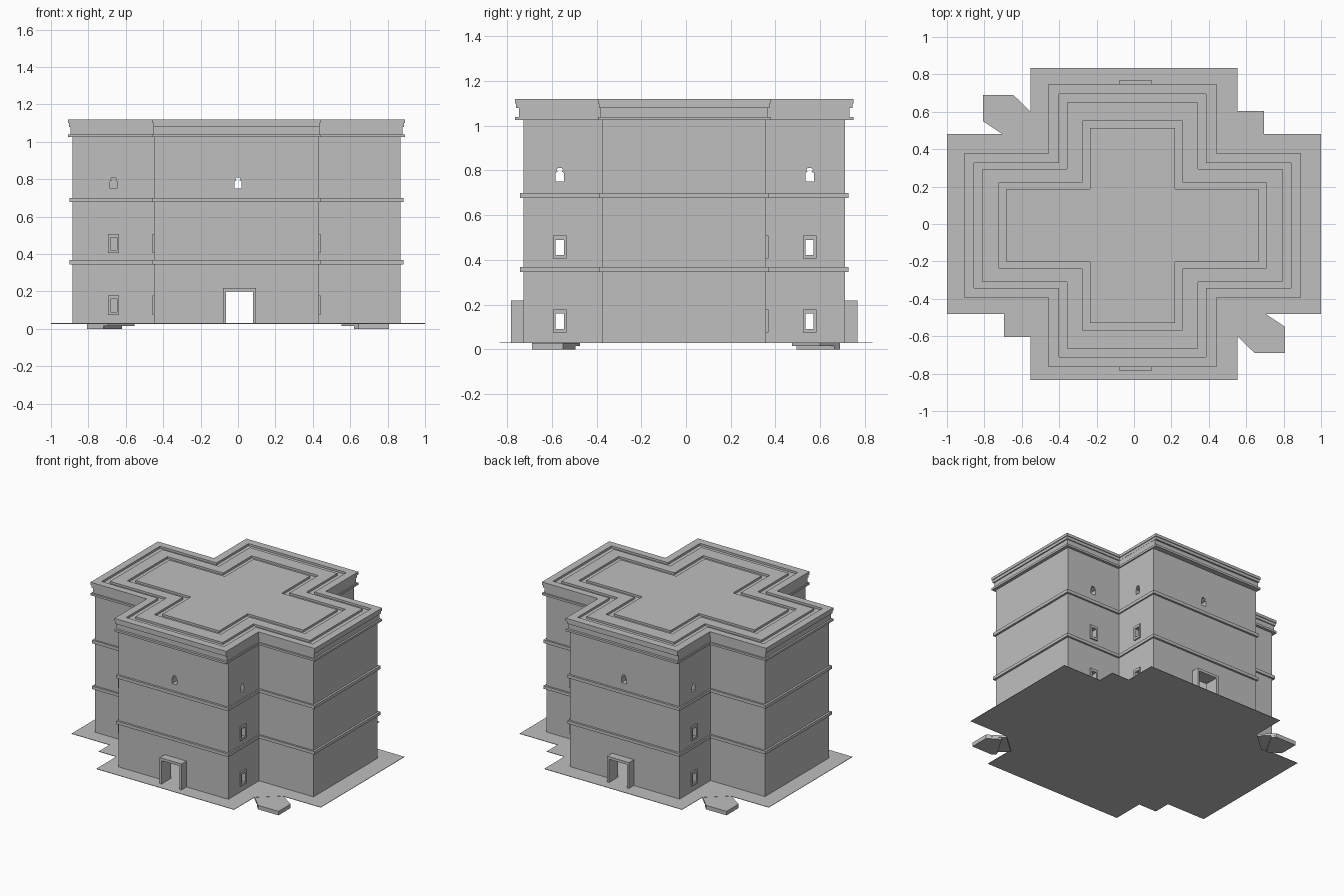
import bpy
import bmesh
from mathutils import Matrix, Vector

cube = bpy.data.objects.get("Cube")
if cube:
    bpy.data.objects.remove(cube, do_unlink=True)

stone = bpy.data.materials.new("grey_stone")
stone.use_nodes = True
stone.diffuse_color = (0.52, 0.52, 0.52, 1)
stone.node_tree.nodes["Principled BSDF"].inputs["Base Color"].default_value = (0.52, 0.52, 0.52, 1)

CENTRE = Vector((-0.008, -0.008))
FLOOR = 0.03


def add_prism(bm, outer, inner, z0, z1, matrix=Matrix()):
    """Extrude a loop from z0 to z1; an inner loop of equal length makes a ring."""
    def verts(loop, z):
        return [bm.verts.new(matrix @ Vector((x, y, z))) for x, y in loop]

    def bridge(a, b):
        for i in range(len(a)):
            j = (i + 1) % len(a)
            bm.faces.new((a[i], a[j], b[j], b[i]))

    low, high = verts(outer, z0), verts(outer, z1)
    bridge(low, high)
    if inner:
        in_low, in_high = verts(inner, z0), verts(inner, z1)
        bridge(in_high, in_low)
        bridge(high, in_high)
        bridge(in_low, low)
    else:
        bm.faces.new(high)
        bm.faces.new(low[::-1])


def make_object(name, bm):
    bmesh.ops.recalc_face_normals(bm, faces=bm.faces)
    mesh = bpy.data.meshes.new(name)
    bm.to_mesh(mesh)
    bm.free()
    mesh.materials.append(stone)
    obj = bpy.data.objects.new(name, mesh)
    bpy.context.scene.collection.objects.link(obj)
    return obj


def prism(name, outer, inner, z0, z1, matrix=Matrix()):
    bm = bmesh.new()
    add_prism(bm, outer, inner, z0, z1, matrix)
    return make_object(name, bm)


def cross(reach_x, reach_y, arm_x, arm_y):
    """Plan of four arms: reach is to the arm ends, arm is the half width."""
    pts = []
    for sx, sy in ((1, 1), (-1, 1), (-1, -1), (1, -1)):
        corner = [(reach_x, arm_y), (arm_x, arm_y), (arm_x, reach_y)]
        if sx != sy:
            corner.reverse()
        pts += [(sx * x + CENTRE.x, sy * y + CENTRE.y) for x, y in corner]
    return pts


def rect(x0, x1, y0, y1):
    return [(x0, y0), (x1, y0), (x1, y1), (x0, y1)]


def on_wall(x, y, normal):
    """Local x runs along the wall, local y goes up, local z points outward."""
    n, up = Vector(normal), Vector((0, 0, 1))
    m = Matrix((up.cross(n), up, n)).transposed().to_4x4()
    m.translation = (x, y, 0)
    return m


# Hollow walls
wall_dims = (0.877, 0.72, 0.44, 0.367)
walls = prism("walls", cross(*wall_dims), cross(*[d - 0.05 for d in wall_dims]), FLOOR, 1.03)

# Wall positions for openings
X_ARM, Y_ARM, Y_END = 0.44, 0.367, 0.72
north, south = CENTRE.y + Y_END, CENTRE.y - Y_END
ends = [("front", on_wall(0, south, (0, -1, 0))), ("back", on_wall(0, north, (0, 1, 0)))]
sides = []
for label, y in (("front", -0.565), ("back", 0.553)):
    sides.append((label + "_left", on_wall(CENTRE.x + X_ARM, y, (1, 0, 0))))
    sides.append((label + "_right", on_wall(CENTRE.x - X_ARM, y, (-1, 0, 0))))
sides.append(("right_arm", on_wall(-0.665, CENTRE.y - Y_ARM, (0, -1, 0))))
sides.append(("left_arm", on_wall(0.65, CENTRE.y + Y_ARM, (0, 1, 0))))

# Openings cut through the walls
half_keyhole = [(0.019, 0.75), (0.019, 0.79), (0.009, 0.794), (0.015, 0.803), (0.009, 0.81)]
keyhole = half_keyhole + [(-x, y) for x, y in reversed(half_keyhole)]
window_bases = (0.075, 0.405)
cut = bmesh.new()
for label, m in ends + sides:
    add_prism(cut, keyhole, None, -0.08, 0.03, m)
for label, m in sides:
    for z in window_bases:
        add_prism(cut, rect(-0.019, 0.019, z + 0.015, z + 0.085), None, -0.08, 0.03, m)
DOOR_X = 0.008
for label, m in ends:
    u = DOOR_X * m[0][0]
    add_prism(cut, rect(u - 0.073, u + 0.073, 0, 0.2), None, -0.08, 0.03, m)
cutter = make_object("opening_cutter", cut)
cutter.hide_render = True
mod = walls.modifiers.new("openings", "BOOLEAN")
mod.operation = "DIFFERENCE"
mod.solver = "EXACT"
mod.object = cutter
bpy.context.view_layer.objects.active = walls
bpy.ops.object.modifier_apply(modifier=mod.name)
bpy.data.objects.remove(cutter, do_unlink=True)

# Window frames
for label, m in sides:
    for storey, z in zip(("lower", "upper"), window_bases):
        prism(f"{label}_{storey}_window_frame", rect(-0.03, 0.03, z, z + 0.103),
              rect(-0.018, 0.018, z + 0.016, z + 0.084), -0.01, 0.01, m)

# Projecting door frames
for label, m in ends:
    u = DOOR_X * m[0][0]
    arch = [(-0.088, FLOOR), (-0.088, 0.218), (0.088, 0.218), (0.088, FLOOR),
            (0.072, FLOOR), (0.072, 0.199), (-0.072, 0.199), (-0.072, FLOOR)]
    prism(label + "_door_frame", [(x + u, y) for x, y in arch], None, -0.02, 0.056, m)

# String courses and cornice
core = cross(*[d - 0.03 for d in wall_dims])
band_plan = cross(0.892, 0.735, 0.45, 0.38)
rim_plan = cross(0.9, 0.757, 0.449, 0.386)
prism("lower_string_course", band_plan, core, 0.345, 0.367)
prism("upper_string_course", band_plan, core, 0.677, 0.7)
prism("cornice_base", rim_plan, core, 1.025, 1.04)
prism("cornice_frieze", cross(0.887, 0.74, 0.443, 0.374), core, 1.035, 1.105)

# Roof deck with raised cross-shaped terraces
prism("roof_deck", cross(0.895, 0.752, 0.444, 0.381), None, 1.08, 1.105)
prism("roof_rim", rim_plan, cross(0.847, 0.702, 0.393, 0.335), 1.1, 1.12)
prism("roof_ring", cross(0.803, 0.657, 0.351, 0.302), cross(0.714, 0.558, 0.267, 0.23), 1.1, 1.12)
prism("roof_centre", cross(0.674, 0.522, 0.228, 0.195), None, 1.1, 1.12)

# Thin paving around the building, with a notch step at two corners
half = [(1, 0.48), (0.695, 0.48), (0.695, 0.605), (0.553, 0.605), (0.553, 0.835),
        (-0.553, 0.835), (-0.553, 0.605), (-0.695, 0.48), (-1, 0.48)]
paving = half + [(-x, -y) for x, y in half]
prism("paving", paving, None, FLOOR - 0.003, FLOOR)

# Corner entrance steps
tab = [(0.695, -0.475), (0.808, -0.55), (0.808, -0.69), (0.645, -0.69), (0.553, -0.6)]
foot = [(0.72, -0.495), (0.808, -0.55), (0.808, -0.69), (0.645, -0.69), (0.62, -0.665)]
for label, s in (("front_left", 1), ("back_right", -1)):
    prism(label + "_step", [(s * x, s * y) for x, y in tab], None, 0.015, FLOOR - 0.001)
    prism(label + "_step_base", [(s * x, s * y) for x, y in foot], None, 0, 0.016)
